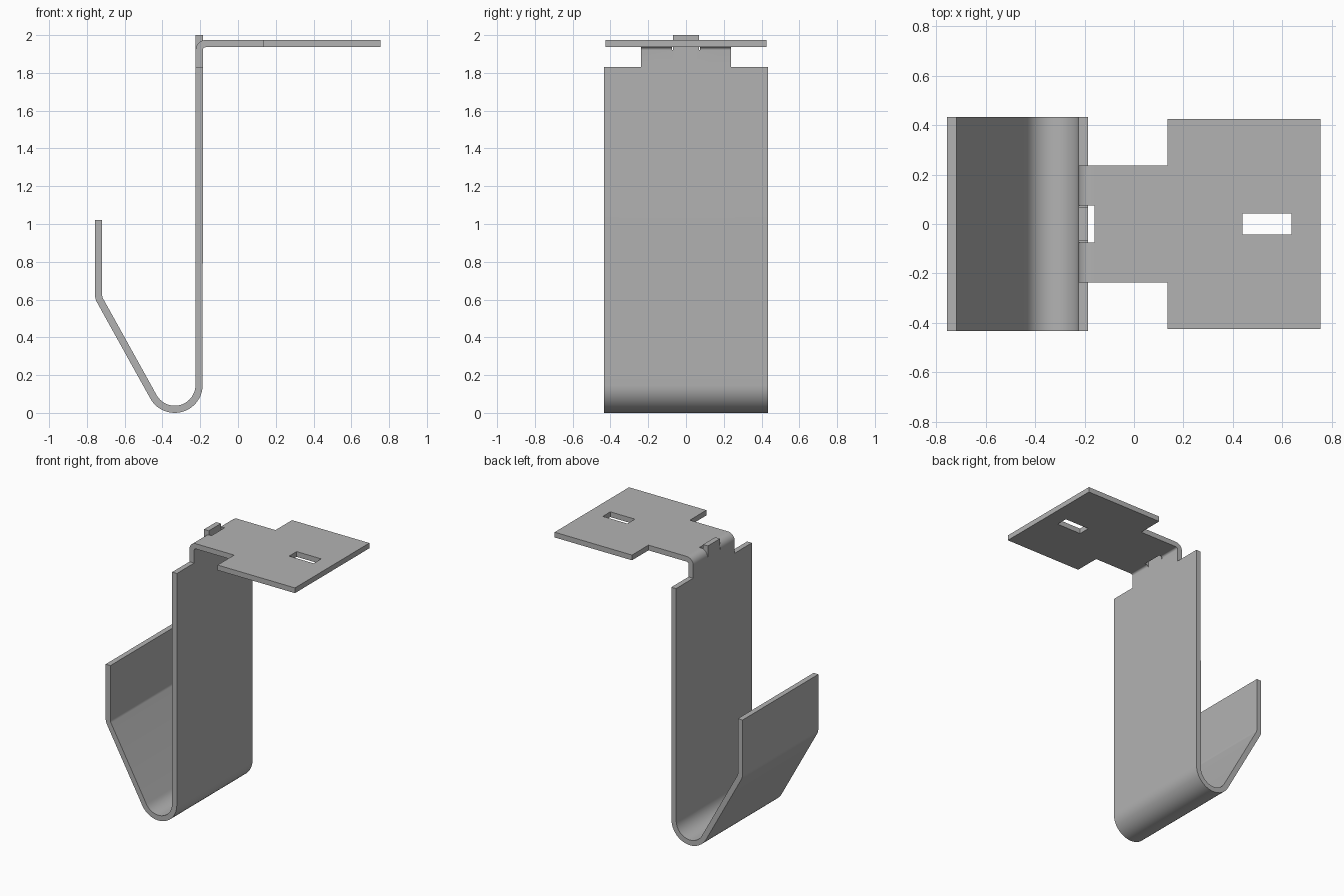
import bpy
import bmesh
from math import sin, cos, radians

if "Cube" in bpy.data.objects:
    bpy.data.objects.remove(bpy.data.objects["Cube"])

THICK = 0.038
WALL_X = -0.205       # sheet centre line of the upright
PLATE_Z = 1.955       # sheet centre line of the top plate
WALL, PLATE, NECK, NOTCH, SLOT = 0.434, 0.426, 0.237, 0.074, 0.043

steel = bpy.data.materials.new("grey_steel")
steel.use_nodes = True
colour = (0.45, 0.45, 0.45, 1)
steel.diffuse_color = colour
steel.node_tree.nodes["Principled BSDF"].inputs["Base Color"].default_value = colour


def arc(cx, cz, r, start, end, steps):
    angles = [radians(start + (end - start) * i / steps) for i in range(steps + 1)]
    return [(cx + r * cos(a), cz + r * sin(a)) for a in angles]


# Centre line of the bent sheet, from the lip through the hook to the plate
slope = 209
n = (cos(radians(slope)), sin(radians(slope)))
hook_r, lip_r, bend_r = 0.129, 0.06, 0.034
hook_x, hook_z, lip_x = WALL_X - hook_r - 0.001, 0.148, -0.738 + lip_r
lip_z = hook_z + ((hook_x - lip_x) * n[0] + hook_r - lip_r) / n[1]
hook_path = [(-0.738, 1.02)]
hook_path += arc(lip_x, lip_z, lip_r, 180, slope, 6)
hook_path += arc(hook_x, hook_z, hook_r, slope, 360, 20)
hook_path += [(WALL_X, 1.83)]
bend_path = arc(WALL_X + bend_r, PLATE_Z - bend_r, bend_r, 180, 90, 8)
flat_path = [(x, PLATE_Z) for x in (-0.16, 0.135, 0.44, 0.637, 0.755)]
path = hook_path + bend_path + flat_path


def is_sheet(a, b, y):
    """Whether the strip cell between path points a and b is metal at |y|."""
    x, z = (a[0] + b[0]) / 2, (a[1] + b[1]) / 2
    if z < 1.83:
        return True
    if x > 0.135:
        return y < PLATE and not (0.44 < x < 0.637 and y < SLOT)
    in_notch = z > PLATE_Z - bend_r and x < -0.16
    return y < NECK and not (in_notch and y < NOTCH)


# Bent sheet: one surface with shoulders, notch and slot left open
half = [SLOT, NOTCH, NECK, PLATE, WALL]
ys = [-y for y in reversed(half)] + half
bm = bmesh.new()
rows = [[bm.verts.new((x, y, z)) for y in ys] for x, z in path]
for i in range(len(path) - 1):
    for j in range(len(ys) - 1):
        if is_sheet(path[i], path[i + 1], abs(ys[j] + ys[j + 1]) / 2):
            bm.faces.new((rows[i][j], rows[i][j + 1], rows[i + 1][j + 1], rows[i + 1][j]))
bmesh.ops.delete(bm, geom=[v for v in bm.verts if not v.link_faces], context='VERTS')
bmesh.ops.recalc_face_normals(bm, faces=bm.faces)
mesh = bpy.data.meshes.new("bent_bracket")
bm.to_mesh(mesh)
bm.free()
bracket = bpy.data.objects.new("bent_bracket", mesh)
bpy.context.collection.objects.link(bracket)
mesh.materials.append(steel)

solid = bracket.modifiers.new("thickness", 'SOLIDIFY')
solid.thickness = THICK
solid.offset = 0
solid.use_even_offset = True
bpy.ops.object.select_all(action='DESELECT')
bracket.select_set(True)
bpy.context.view_layer.objects.active = bracket
bpy.ops.object.modifier_apply(modifier=solid.name)
bpy.ops.object.shade_smooth_by_angle(angle=radians(30))

# Upright tab standing in the notch
base, top = PLATE_Z - bend_r, 2.0
bpy.ops.mesh.primitive_cube_add(size=1, location=(WALL_X, 0, (base + top) / 2))
tab = bpy.context.object
tab.name = "upright_tab"
tab.scale = (THICK, 0.138, top - base)
bpy.ops.object.transform_apply(location=False, rotation=False, scale=True)
tab.data.materials.append(steel)
